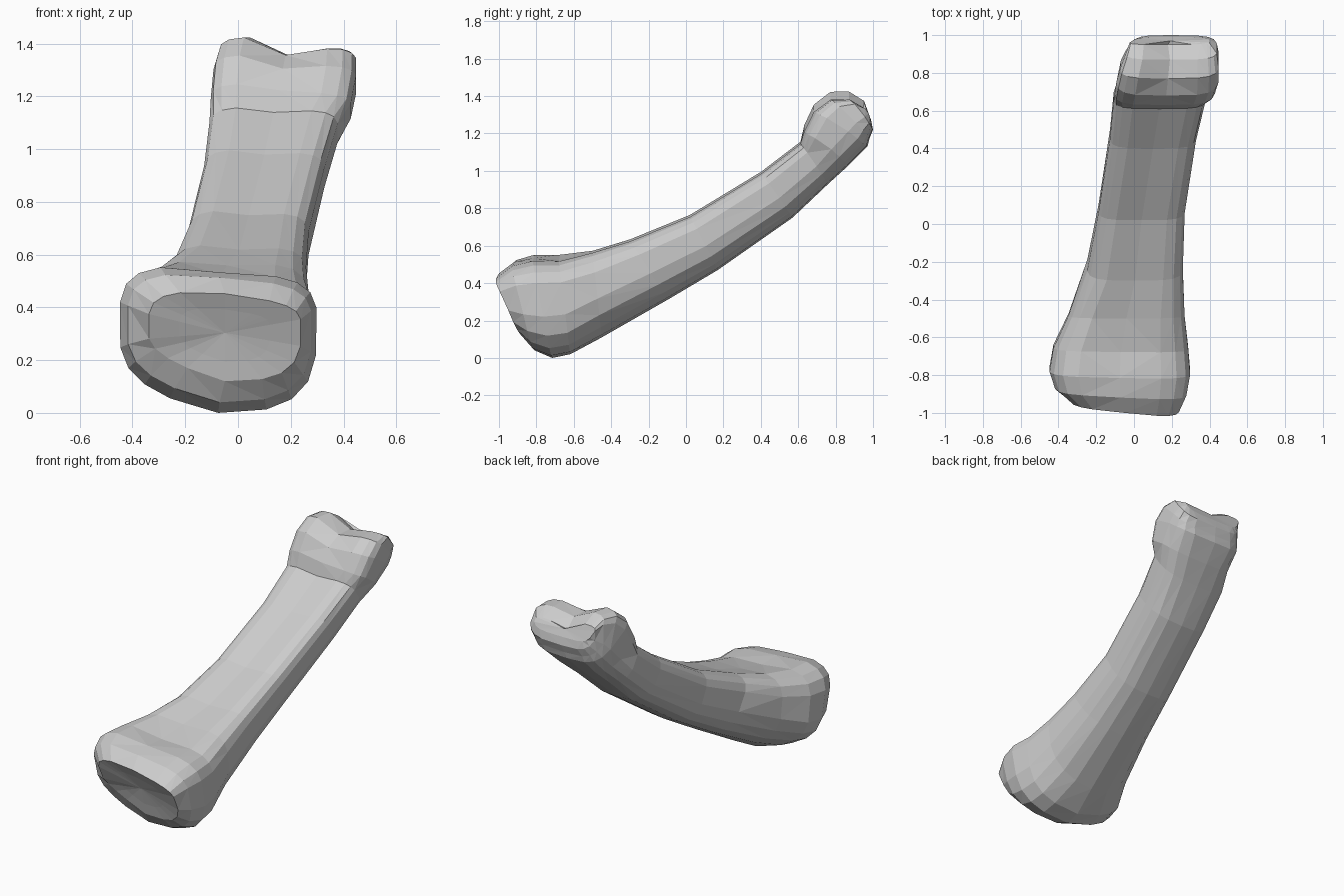
import bpy, bmesh, math
from mathutils import Vector

if "Cube" in bpy.data.objects:
    bpy.data.objects.remove(bpy.data.objects["Cube"])

N = 18  # points around each cross-section

# bottom y, bottom z, top y, top z, x min, x max
BASE = [
    (-0.89, 0.12, -1.02, 0.46, -0.34, 0.24),
    (-0.82, 0.04, -0.93, 0.53, -0.42, 0.28),
    (-0.72, 0, -0.82, 0.56, -0.45, 0.3),
    (-0.62, 0.02, -0.68, 0.56, -0.43, 0.29),
]
SHAFT = [
    (-0.45, 0.11, -0.5, 0.58, -0.35, 0.27),
    (-0.1, 0.31, -0.3, 0.64, -0.25, 0.26),
    (0.17, 0.47, 0.02, 0.77, -0.19, 0.27),
    (0.57, 0.75, 0.4, 1, -0.13, 0.33),
    (0.76, 0.93, 0.61, 1.16, -0.11, 0.38),
]
HEAD = [
    (0.87, 1.03, 0.63, 1.25, -0.12, 0.43),
    (0.97, 1.13, 0.68, 1.36, -0.11, 0.45),
    (0.98, 1.17, 0.77, 1.43, -0.09, 0.45),
    (1, 1.22, 0.87, 1.43, -0.06, 0.44),
    (0.99, 1.27, 0.95, 1.38, -0.04, 0.4),
]


def spow(v, p):
    return math.copysign(abs(v) ** p, v)


def ring(section, bottom_power, drop, dip, skew=0, lift=0, taper=0):
    """Points of one tilted cross-section: flat-topped, rounder below."""
    by, bz, ty, tz, x0, x1 = section
    pts = []
    for i in range(N):
        a = 2 * math.pi * (i + 0.5) / N
        c, s = math.cos(a), math.sin(a)
        p = 0.5 if s > 0 else bottom_power
        u, v = spow(c, p), spow(s, p)
        t = 0.57 + v * (0.43 if s > 0 else 0.57)
        left = max(0, -u)
        x = (x0 + x1) / 2 + u * (x1 - x0) / 2 + taper * left * (1 - t)
        y = by + (ty - by) * t + skew * (0.15 - x)
        z = bz + (tz - bz) * t
        if s > 0:  # lower right side and middle groove
            z -= v * (drop * max(0, u + 0.2) + dip * math.exp(-((u - 0.1) / 0.4) ** 2))
        else:  # cut away lower left corner
            z -= v * lift * left
        pts.append(Vector((x, y, z)))
    return pts


def cap(bm, loop, pts, inward):
    """Close an end with an inner ring and a centre, pushed in as a shallow dish."""
    mid = sum(pts, Vector()) / N
    inner = [bm.verts.new(mid + (p - mid) * 0.6 + inward * 0.5) for p in pts]
    centre = bm.verts.new(mid + inward)
    for i in range(N):
        j = (i + 1) % N
        bm.faces.new((loop[i], loop[j], inner[j], inner[i]))
        bm.faces.new((inner[i], inner[j], centre))


# Bone: base, shaft and two-knuckled head lofted as one surface
rings = [ring(s, 0.67, 0.04, 0.01 * k, 0.1 / (1 + k * k), 0.09)
         for k, s in enumerate(BASE)]
rings += [ring(s, 0.85 - 0.03 * k, 0.01, 0.02, 0, 0.03 if k == 0 else 0)
          for k, s in enumerate(SHAFT)]
rings += [ring(s, max(0.5, 0.65 - 0.1 * k), 0.04, min(0.07, 0.02 + 0.03 * k), taper=0.06)
          for k, s in enumerate(HEAD)]

bm = bmesh.new()
loops = [[bm.verts.new(p) for p in r] for r in rings]
for a, b in zip(loops, loops[1:]):
    for i in range(N):
        j = (i + 1) % N
        bm.faces.new((a[i], a[j], b[j], b[i]))
cap(bm, loops[0], rings[0], Vector((0, 0.02, 0)))
cap(bm, loops[-1], rings[-1], Vector())
bmesh.ops.recalc_face_normals(bm, faces=bm.faces)
bmesh.ops.triangulate(bm, faces=bm.faces)

# Rest the bone on the ground
low = min(v.co.z for v in bm.verts)
bmesh.ops.translate(bm, verts=bm.verts, vec=(0, 0, -low))

mesh = bpy.data.meshes.new("finger_bone")
bm.to_mesh(mesh)
bm.free()
bone = bpy.data.objects.new("finger_bone", mesh)
bpy.context.collection.objects.link(bone)

# Plain grey material
grey = bpy.data.materials.new("bone_grey")
grey.diffuse_color = (0.6, 0.6, 0.6, 1)
grey.use_nodes = True
grey.node_tree.nodes["Principled BSDF"].inputs["Base Color"].default_value = grey.diffuse_color
mesh.materials.append(grey)
